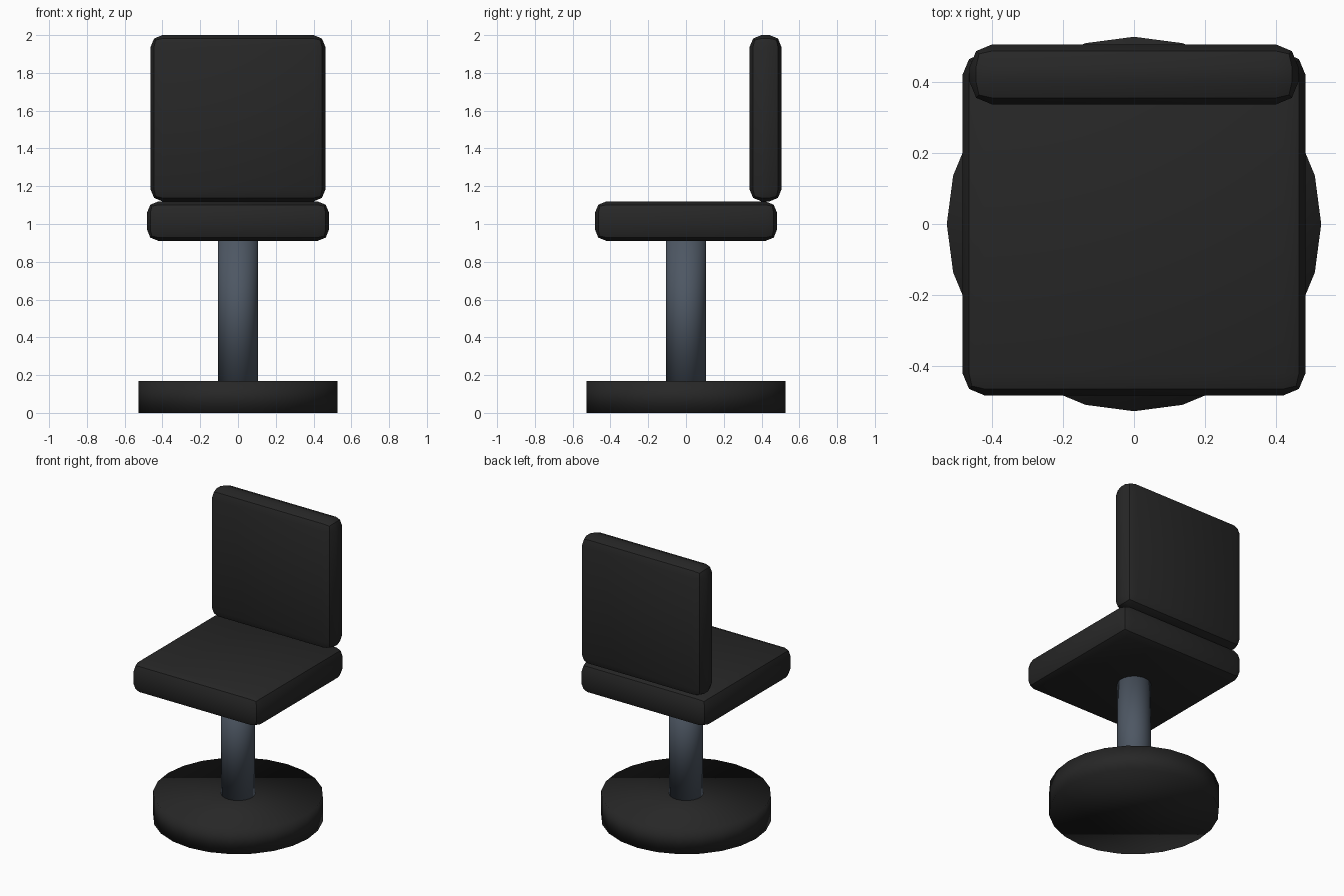
import bpy

cube = bpy.data.objects.get("Cube")
if cube:
    bpy.data.objects.remove(cube, do_unlink=True)


def make_material(name, rgb):
    mat = bpy.data.materials.new(name)
    mat.use_nodes = True
    mat.diffuse_color = (*rgb, 1)
    mat.node_tree.nodes["Principled BSDF"].inputs["Base Color"].default_value = (*rgb, 1)
    return mat


black = make_material("soft black", (0.02, 0.02, 0.02))
steel = make_material("blue grey steel", (0.075, 0.095, 0.125))


def disc(name, radius, bottom, top, mat):
    """Upright cylinder with softly shaded rims."""
    bpy.ops.mesh.primitive_cylinder_add(
        vertices=24, radius=radius, depth=top - bottom,
        location=(0, 0, (bottom + top) / 2))
    obj = bpy.context.object
    obj.name = name
    obj.data.materials.append(mat)
    bpy.ops.object.shade_smooth()
    return obj


def cushion(name, size, center, mat):
    """Box with rounded edges."""
    bpy.ops.mesh.primitive_cube_add(size=1, location=center)
    obj = bpy.context.object
    obj.name = name
    obj.scale = size
    bpy.ops.object.transform_apply(location=False, rotation=False, scale=True)
    obj.data.materials.append(mat)
    bevel = obj.modifiers.new("rounded_edges", "BEVEL")
    bevel.width = 0.062
    bevel.segments = 2
    bpy.ops.object.modifier_apply(modifier=bevel.name)
    bpy.ops.object.shade_smooth_by_angle()
    return obj


# Pedestal
disc("base", 0.527, 0, 0.17, black)
disc("post", 0.105, 0.16, 0.92, steel)

# Upholstery
cushion("seat", (0.965, 0.965, 0.21), (0, 0, 1.015), black)
cushion("backrest", (0.925, 0.168, 0.88), (0, 0.421, 1.56), black)
